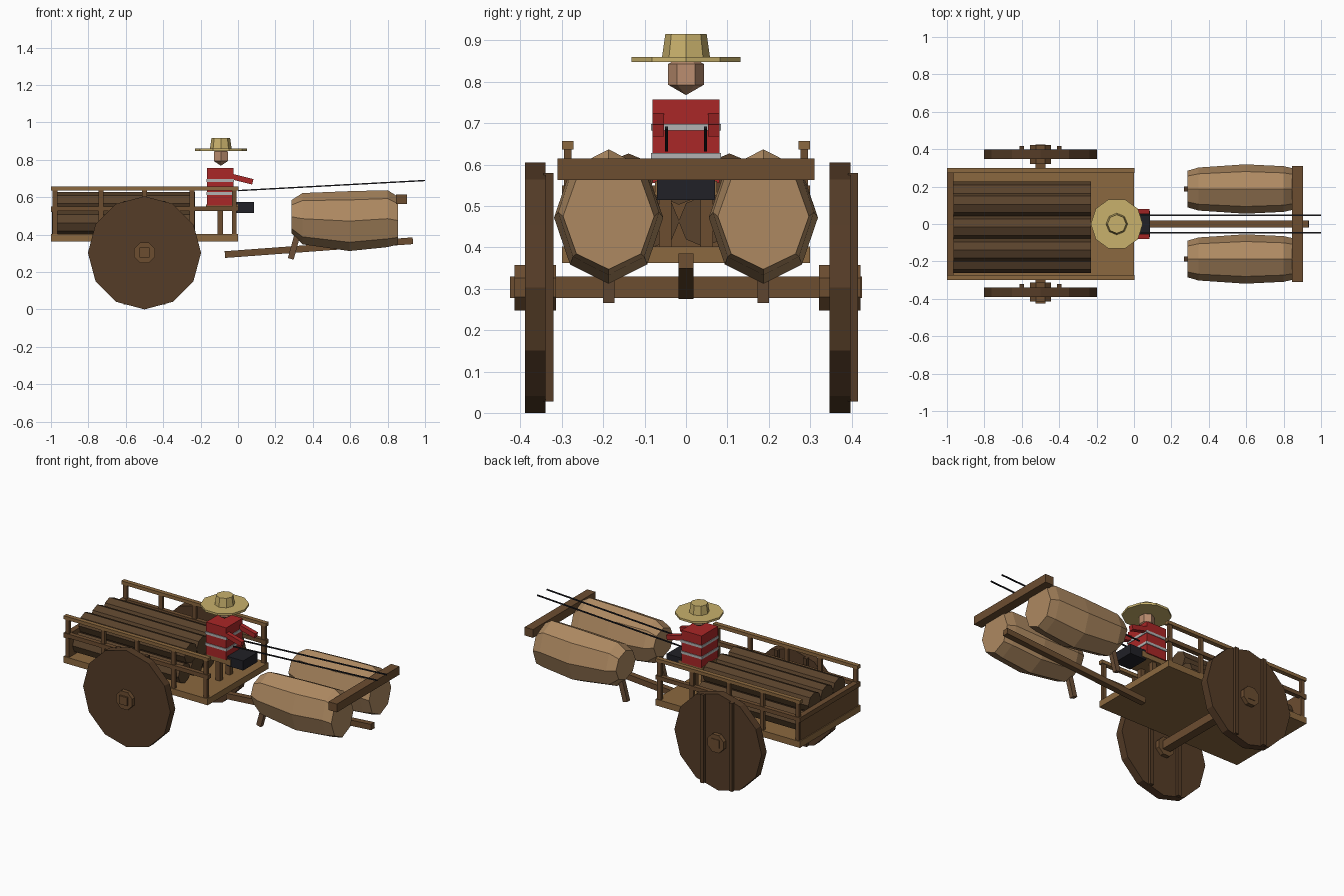
import bpy, bmesh, math
from mathutils import Vector, Matrix

if "Cube" in bpy.data.objects:
    bpy.data.objects.remove(bpy.data.objects["Cube"])

def mat(name, c):
    m = bpy.data.materials.new(name)
    m.diffuse_color = (*c, 1)
    m.use_nodes = True
    m.node_tree.nodes["Principled BSDF"].inputs["Base Color"].default_value = m.diffuse_color
    return m

WOOD = mat("wood", (0.15, 0.075, 0.03))
LIGHT = mat("light_wood", (0.26, 0.14, 0.05))
DARK = mat("dark_wood", (0.09, 0.045, 0.02))
LOG = mat("log_bark", (0.10, 0.055, 0.025))
HIDE = mat("hide", (0.42, 0.25, 0.12))
TAIL = mat("tail", (0.15, 0.08, 0.04))
RED = mat("red_cloth", (0.40, 0.02, 0.02))
GREY = mat("grey_band", (0.45, 0.45, 0.45))
BLACK = mat("black", (0.015, 0.015, 0.02))
SKIN = mat("skin", (0.50, 0.27, 0.16))
STRAW = mat("straw", (0.58, 0.44, 0.15))

def finish(name, bm, m):
    bmesh.ops.recalc_face_normals(bm, faces=bm.faces[:])
    me = bpy.data.meshes.new(name)
    bm.to_mesh(me)
    bm.free()
    me.materials.append(m)
    o = bpy.data.objects.new(name, me)
    bpy.context.collection.objects.link(o)
    return o

def box(name, x, y, z, m):
    """Box from (min, max) pairs."""
    bm = bmesh.new()
    bmesh.ops.create_cube(bm, size=1)
    for v in bm.verts:
        v.co = [(a + b) / 2 + c * (b - a) for (a, b), c in zip((x, y, z), v.co)]
    return finish(name, bm, m)

def bar(name, p, q, w, h, m):
    """Box running from p to q in the xz plane."""
    p, q = Vector(p), Vector(q)
    d = q - p
    bm = bmesh.new()
    bmesh.ops.create_cube(bm, size=1)
    bmesh.ops.scale(bm, verts=bm.verts, vec=(d.length, w, h))
    o = finish(name, bm, m)
    o.location = (p + q) / 2
    o.rotation_euler = (0, -math.atan2(d.z, d.x), 0)
    return o

def prism(name, n, r1, r2, depth, loc, m, axis='Z', spin=0):
    bm = bmesh.new()
    bmesh.ops.create_cone(bm, cap_ends=True, segments=n, radius1=r1, radius2=r2, depth=depth)
    # put a vertex on +x before spinning
    a = min((math.atan2(v.co.y, v.co.x) for v in bm.verts), key=abs)
    mx = Matrix.Rotation(spin - a, 4, 'Z')
    if axis == 'Y':
        mx = Matrix.Rotation(math.pi / 2, 4, 'X') @ mx
    if axis == 'X':
        mx = Matrix.Rotation(math.pi / 2, 4, 'Y') @ mx
    bmesh.ops.transform(bm, matrix=Matrix.Translation(loc) @ mx, verts=bm.verts)
    return finish(name, bm, m)

# Cart bed with rear panel
box("cart_floor", (-1, 0), (-.3, .3), (.362, .402), LIGHT)
box("rear_panel", (-.995, -.965), (-.285, .285), (.40, .55), WOOD)
box("rear_rail", (-1, -.97), (-.3, .3), (.52, .55), WOOD)

# Side rails and posts
for s, side in ((-1, "front"), (1, "back")):
    y0, y1 = sorted((s * .272, s * .30))
    box(side + "_top_rail", (-1, .003), (y0, y1), (.636, .657), LIGHT)
    box(side + "_middle_rail", (-1, .003), (y0, y1), (.525, .55), WOOD)
    for i, x in enumerate((-.978, -.732, -.5, -.245, -.02)):
        box(f"{side}_post_{i}", (x - .013, x + .013), (s * .286 - .009, s * .286 + .009), (.40, .64), WOOD)

# Stacked logs
for row, (ys, z) in enumerate((((-.2, -.078, .044, .166), .463), ((-.139, -.017, .105), .565))):
    for i, y in enumerate(ys):
        prism(f"log_{row}_{i}", 8, .062, .062, .735, (-.598, y, z), LOG, 'X')

# Axle and wheels: plank disc, hubs, battens on the +y face
box("axle", (-.527, -.473), (-.425, .425), (.278, .33), WOOD)
for side, y in (("front", -.364), ("back", .372)):
    prism(side + "_wheel", 12, .3025, .3025, .05, (-.5, y, .3025), DARK, 'Y')
    prism(side + "_hub", 8, .06, .06, .10, (-.5, y, .3025), WOOD, 'Y', math.pi / 8)
    for i, x in enumerate((-.6, -.4)):
        box(f"{side}_batten_{i}", (x - .012, x + .012), (y + .02, y + .044), (.027, .58), DARK)

# Draught pole and yoke
bar("pole", (-.07, 0, .293), (.935, 0, .367), .036, .036, WOOD)
box("yoke", (.845, .903), (-.31, .31), (.563, .615), WOOD)

# Two oxen: faceted barrels (x, centre z, half width, half height), tails, reins
RINGS = ((.287, .495, .098, .09), (.345, .485, .115, .137), (.595, .472, .132, .16),
         (.80, .485, .122, .152), (.855, .475, .110, .128))
for s, side in ((-1, "front"), (1, "back")):
    bm = bmesh.new()
    loops = []
    for x, cz, ry, rz in RINGS:
        loops.append([bm.verts.new((x, s * .187 + ry * math.sin(k * math.pi / 4),
                                    cz + rz * math.cos(k * math.pi / 4))) for k in range(8)])
    for a, b in zip(loops, loops[1:]):
        for k in range(8):
            bm.faces.new((a[k], a[k - 1], b[k - 1], b[k]))
    bm.faces.new(loops[0])
    bm.faces.new(loops[-1])
    finish(side + "_ox_body", bm, HIDE)
    bar(side + "_ox_tail", (.282, s * .187, .27), (.315, s * .187, .39), .028, .032, TAIL)
    bar(side + "_rein", (0, s * .047, .635), (1, s * .047, .689), .007, .007, BLACK)

# Seat
box("seat", (-.17, .0), (-.075, .075), (.525, .56), LIGHT)
for i, y in enumerate((-.05, .05)):
    box(f"seat_leg_{i}", (-.11, -.08), (y - .015, y + .015), (.40, .53), WOOD)

# Driver
box("torso", (-.165, -.025), (-.081, .081), (.555, .757), RED)
for i, z in enumerate((.62, .69)):
    box(f"shirt_band_{i}", (-.169, -.021), (-.085, .085), (z - .008, z + .008), GREY)
box("legs", (-.03, .085), (-.07, .07), (.515, .575), BLACK)
for s, side in ((-1, "front"), (1, "back")):
    bar(side + "_arm", (-.045, s * .067, .713), (.079, s * .067, .682), .028, .03, RED)

# Head and straw hat
bm = bmesh.new()
bmesh.ops.create_uvsphere(bm, u_segments=6, v_segments=3, radius=.05)
head = finish("head", bm, SKIN)
head.location = (-.092, 0, .818)
prism("hat_brim", 10, .139, .139, .013, (-.092, 0, .854), STRAW)
prism("hat_crown", 8, .058, .050, .056, (-.092, 0, .888), STRAW)
